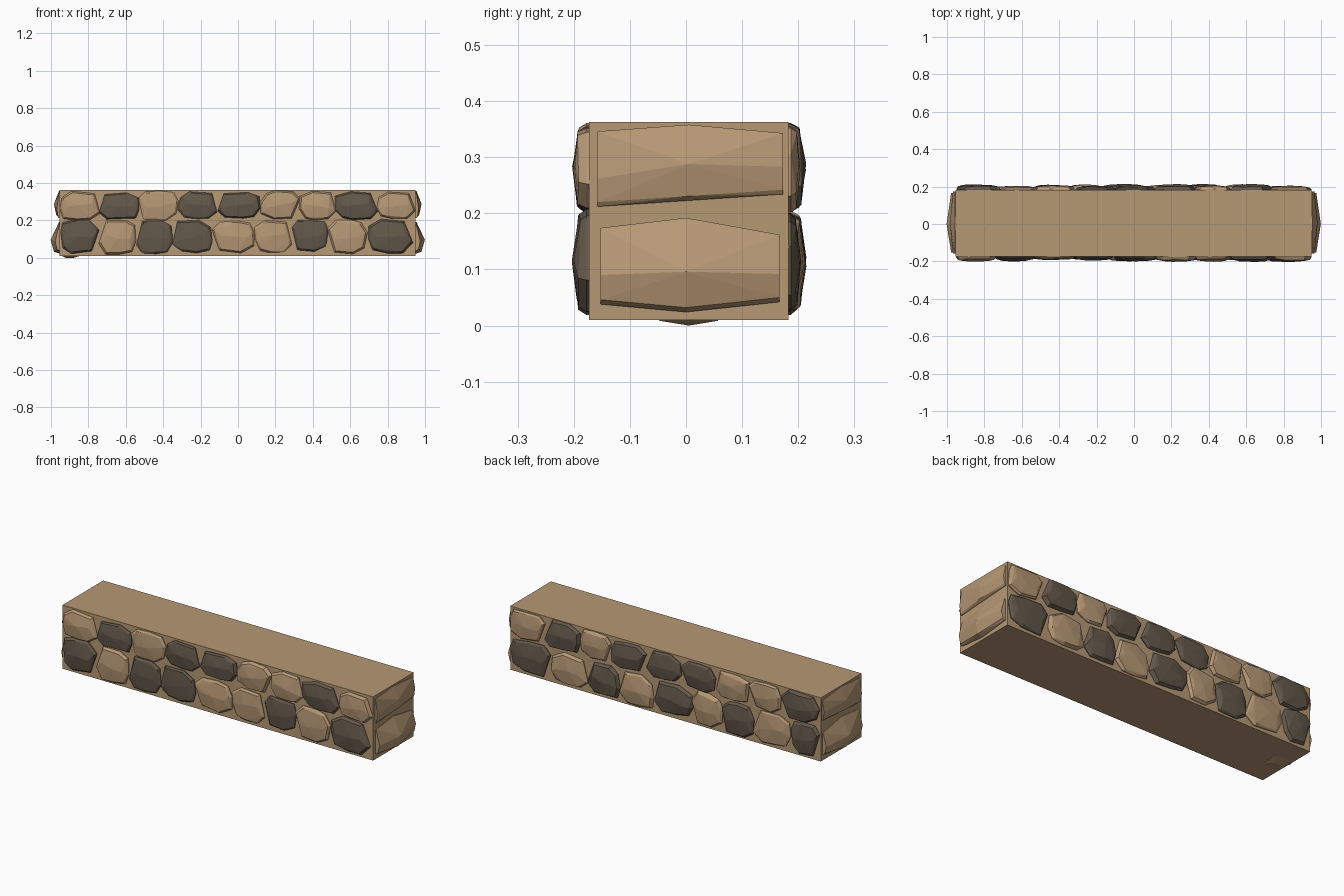
import bpy, bmesh, math, random
from mathutils import Vector

if "Cube" in bpy.data.objects:
    bpy.data.objects.remove(bpy.data.objects["Cube"])

random.seed(7)

def material(name, rgb):
    m = bpy.data.materials.new(name)
    m.diffuse_color = (*rgb, 1)
    m.use_nodes = True
    m.node_tree.nodes["Principled BSDF"].inputs["Base Color"].default_value = m.diffuse_color
    return m

TAN = material("tan stone", (0.47, 0.315, 0.178))
DARK = material("dark stone", (0.125, 0.098, 0.070))

X0, X1 = -0.955, 0.95      # wall core extents
Y0, Y1 = -0.173, 0.183
Z0, Z1 = 0.01, 0.363

def finish(name, bm, mat):
    bmesh.ops.recalc_face_normals(bm, faces=bm.faces)
    me = bpy.data.meshes.new(name)
    bm.to_mesh(me)
    bm.free()
    me.materials.append(mat)
    ob = bpy.data.objects.new(name, me)
    bpy.context.collection.objects.link(ob)
    return ob

def hull(name, pts, mat):
    bm = bmesh.new()
    for p in pts:
        bm.verts.new(p)
    res = bmesh.ops.convex_hull(bm, input=bm.verts)
    loose = [v for v in bm.verts if not v.link_faces]
    bmesh.ops.delete(bm, geom=loose, context='VERTS')
    return finish(name, bm, mat)

# Plain rectangular core
bm = bmesh.new()
bmesh.ops.create_cube(bm, size=1)
for v in bm.verts:
    v.co = Vector((X1 if v.co.x > 0 else X0, Y1 if v.co.y > 0 else Y0, Z1 if v.co.z > 0 else Z0))
finish("wall_core", bm, TAN)

def face_stone(name, xa, xb, za, zb, wall, side, mat):
    """Faceted cobble on a long face; side is -1 for front, +1 for back."""
    cx, cz = (xa + xb) / 2, (za + zb) / 2
    hx, hz = (xb - xa) / 2, (zb - za) / 2
    depth = random.uniform(0.019, 0.032)
    jit = lambda a: random.uniform(-a, a)
    # rounded-rectangle outline with eight uneven corners
    outline = [(-1, -.45), (-.6, -.95), (.15, -1), (.75, -.85),
               (1, -.25), (.9, .6), (.35, 1), (-.65, .9)]
    fx, fz = random.choice((-1, 1)), random.choice((-1, 1))
    pts = []
    for u, w in outline:
        u = max(-1, min(1, u * fx + jit(.1)))
        w = max(-1, min(1, w * fz + jit(.08)))
        d = depth * random.uniform(.45, .75)
        for s, out in ((1, -0.01), (1, 0.004), (.9, d)):
            pts.append((cx + u * hx * s, wall + side * out, cz + w * hz * s))
    # raised ridge across the middle
    tilt = jit(.2)
    for u in (-.6, jit(.2), .6):
        pts.append((cx + u * hx, wall + side * depth * (1 if abs(u) < .5 else .88),
                    cz + (u * tilt + jit(.1)) * hz))
    hull(name, pts, mat)

def course(name, joints, colours, za, zb, wall, side):
    for i, c in enumerate(colours):
        lo = za + random.uniform(0, .012)
        hi = zb - random.uniform(0, .010)
        a, b = sorted((joints[i], joints[i + 1]))
        face_stone(f"{name}_{i + 1}", a - .003, b + .003, lo, hi, wall, side,
                   DARK if c == "D" else TAN)

# Front courses (left to right)
course("front_lower_stone", [-.955, -.742, -.54, -.35, -.137, .085, .285, .48, .69, .937],
       "DLDDLLDLD", .018, .208, Y0, -1)
course("front_upper_stone", [-.95, -.74, -.53, -.32, -.105, .12, .33, .52, .745, .948],
       "LDLDDLLDL", .198, .361, Y0, -1)
# Back courses (from +x to -x)
course("back_lower_stone", [.945, .693, .472, .276, .062, -.171, -.355, -.545, -.777, -.947],
       "DLDLDLDLD", .018, .205, Y1, 1)
course("back_upper_stone", [.945, .735, .515, .325, .115, -.1, -.311, -.52, -.717, -.947],
       "LDLDDDLLD", .2, .361, Y1, 1)

# Long end stones: rows of (z at left, middle, right) for top, ridge and foot
def end_stone(name, side, ys, top, ridge, foot, peak):
    wall = X1 if side > 0 else -X1 - .003
    pts = []
    for i, y in enumerate(ys):
        bulge = peak if i == 1 else peak * .5
        for z, out in ((top[i], -.01), (top[i], .004), (ridge[i], bulge),
                       (foot[i] + .008, bulge * .62), (foot[i], .004), (foot[i], -.01)):
            pts.append((wall + side * out, y, z))
    hull(name, pts, TAN)

for label, s in (("right", 1), ("left", -1)):
    end_stone(f"{label}_end_upper_stone", s, (-.158, .005, .173),
              (.346, .358, .343), (.262, .288, .283), (.212, .223, .234), .031)
    end_stone(f"{label}_end_lower_stone", s, (-.152, .0, .167),
              (.174, .192, .162), (.09, .096, .092), (.038, .024, .042), .049)

# Small stone tip poking out under the left end
hull("underside_stone", [(-.94, 0, .02), (-.85, 0, .02), (-.94, -.05, .009), (-.94, .06, .009),
                         (-.85, -.05, .009), (-.85, .06, .009), (-.92, .005, 0), (-.88, .005, 0)], TAN)
